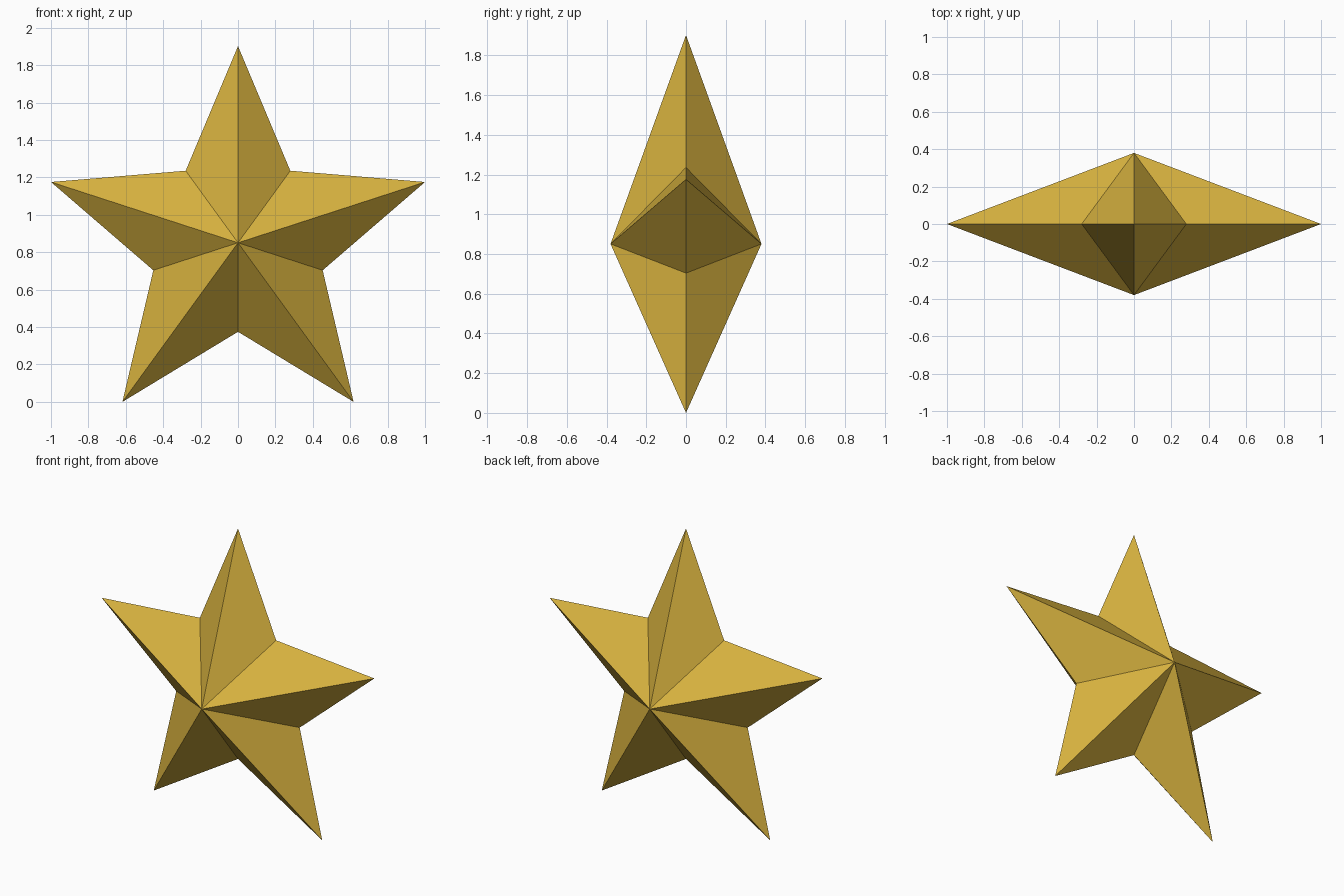
import bpy, bmesh, math

if "Cube" in bpy.data.objects:
    bpy.data.objects.remove(bpy.data.objects["Cube"], do_unlink=True)

POINTS = 5
OUTER = 1 / math.cos(math.radians(18))      # tip radius, making the star 2 wide
INNER = 0.476                               # valley radius
DEPTH = 0.38                                # half thickness at the centre
CENTRE_Z = OUTER * math.cos(math.pi / POINTS)

# Gold material
gold = bpy.data.materials.new("gold")
gold.use_nodes = True
gold.diffuse_color = (0.69, 0.45, 0.05, 1)
gold.node_tree.nodes["Principled BSDF"].inputs["Base Color"].default_value = gold.diffuse_color

# Star outline, alternating tips and valleys
bm = bmesh.new()
rim = []
for i in range(2 * POINTS):
    radius = INNER if i % 2 else OUTER
    angle = math.pi * i / POINTS
    rim.append(bm.verts.new((radius * math.sin(angle), 0,
                             CENTRE_Z + radius * math.cos(angle))))

# Faceted front and back, each fanned to a raised centre
for side in (-1, 1):
    peak = bm.verts.new((0, side * DEPTH, CENTRE_Z))
    for a, b in zip(rim, rim[1:] + rim[:1]):
        bm.faces.new((a, b, peak))
bmesh.ops.recalc_face_normals(bm, faces=bm.faces)

mesh = bpy.data.meshes.new("star")
bm.to_mesh(mesh)
bm.free()
mesh.materials.append(gold)
star = bpy.data.objects.new("star", mesh)
bpy.context.collection.objects.link(star)
